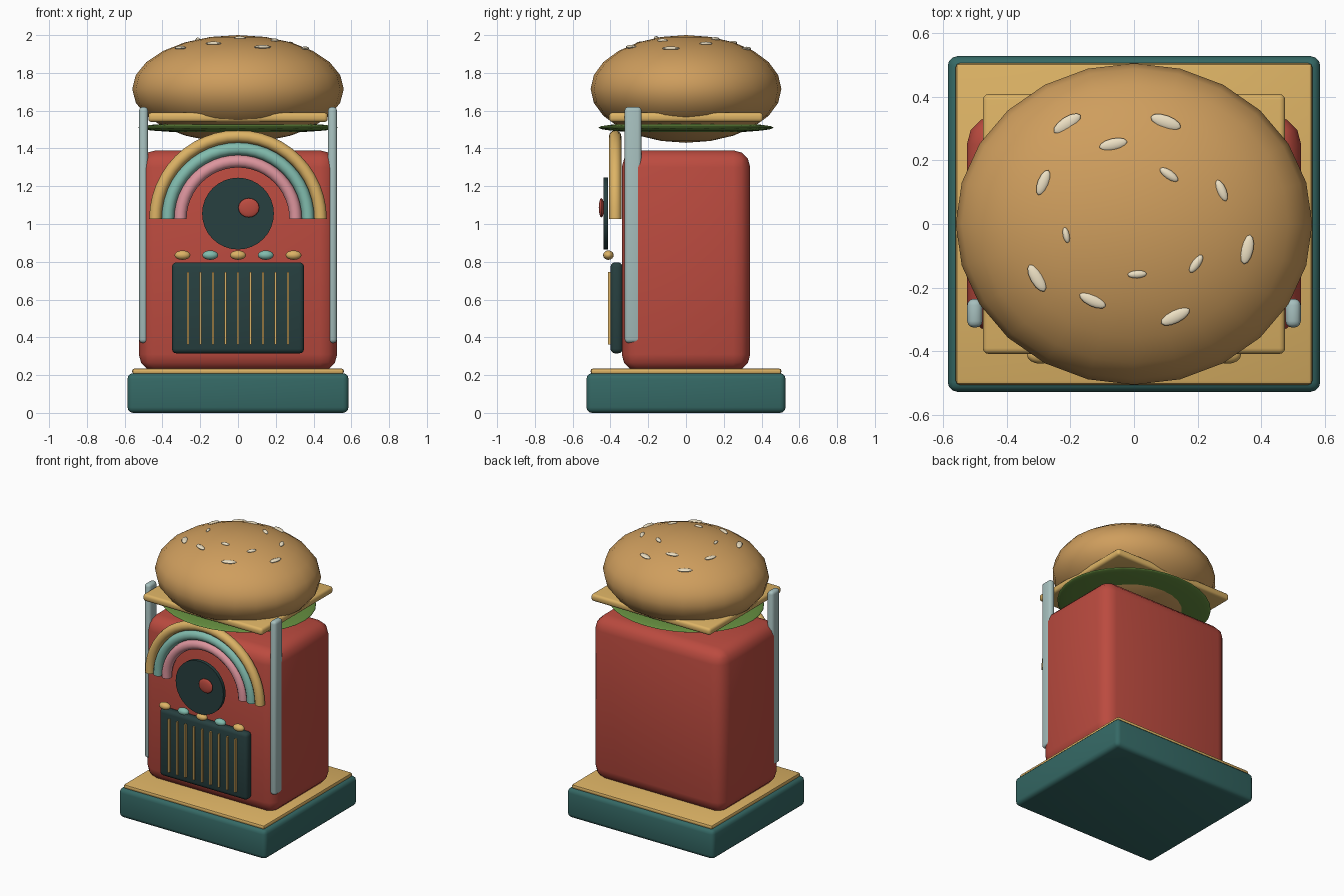
import bpy
import math

if "Cube" in bpy.data.objects:
    bpy.data.objects.remove(bpy.data.objects["Cube"])

PALETTE = {
    "teal": (0.035, 0.14, 0.13), "gold": (0.72, 0.45, 0.13), "red": (0.50, 0.07, 0.05),
    "dark": (0.02, 0.05, 0.05), "mint": (0.22, 0.50, 0.42), "pink": (0.72, 0.30, 0.34),
    "steel": (0.38, 0.52, 0.51), "bun": (0.62, 0.34, 0.11), "lettuce": (0.13, 0.27, 0.05),
    "seed": (0.85, 0.75, 0.55),
}
MATS = {}
for key, col in PALETTE.items():
    MATS[key] = bpy.data.materials.new(key)
    MATS[key].diffuse_color = (*col, 1)


def finish(name, mat, angle=40):
    ob = bpy.context.object
    ob.name = name
    ob.data.materials.append(MATS[mat])
    bpy.ops.object.shade_smooth_by_angle(angle=math.radians(angle))
    return ob


def box(name, mat, lo, hi, bevel=0.0, segments=3):
    mid = [(a + b) / 2 for a, b in zip(lo, hi)]
    bpy.ops.mesh.primitive_cube_add(size=1, location=mid)
    ob = bpy.context.object
    ob.scale = [b - a for a, b in zip(lo, hi)]
    bpy.ops.object.transform_apply(location=False, rotation=False, scale=True)
    if bevel:
        mod = ob.modifiers.new("bevel", "BEVEL")
        mod.width = bevel
        mod.segments = segments
        bpy.ops.object.modifier_apply(modifier=mod.name)
    return finish(name, mat)


def ellipsoid(name, mat, loc, radii, turn=0.0, segs=16, rings=8):
    bpy.ops.mesh.primitive_uv_sphere_add(segments=segs, ring_count=rings, location=loc)
    bpy.context.object.scale = radii
    bpy.context.object.rotation_euler[2] = math.radians(turn)
    return finish(name, mat, 180)


def arch(name, mat, radius, tube, y, z, steps=24, sides=12):
    # half ring swept in the xz plane with flat ends
    verts, faces = [], []
    for i in range(steps + 1):
        a = math.pi * i / steps
        for j in range(sides):
            b = 2 * math.pi * j / sides
            r = radius + tube * math.cos(b)
            verts.append((r * math.cos(a), y + tube * math.sin(b), z + r * math.sin(a)))
    for i in range(steps):
        for j in range(sides):
            k = (j + 1) % sides
            p, q = i * sides, (i + 1) * sides
            faces.append((p + j, p + k, q + k, q + j))
    faces.append(tuple(reversed(range(sides))))
    faces.append(tuple(range(steps * sides, (steps + 1) * sides)))
    mesh = bpy.data.meshes.new(name)
    mesh.from_pydata(verts, [], faces)
    ob = bpy.data.objects.new(name, mesh)
    bpy.context.collection.objects.link(ob)
    bpy.ops.object.select_all(action="DESELECT")
    ob.select_set(True)
    bpy.context.view_layer.objects.active = ob
    bpy.ops.object.mode_set(mode="EDIT")
    bpy.ops.mesh.select_all(action="SELECT")
    bpy.ops.mesh.normals_make_consistent(inside=False)
    bpy.ops.object.mode_set(mode="OBJECT")
    return finish(name, mat)


# Plinth, trim and cabinet
box("plinth", "teal", (-0.585, -0.527, 0), (0.585, 0.527, 0.21), 0.03)
box("plinth_trim", "gold", (-0.56, -0.505, 0.205), (0.56, 0.505, 0.235), 0.012, 2)
box("cabinet", "red", (-0.525, -0.34, 0.22), (0.525, 0.34, 1.39), 0.09)

# Side pipes
for side, x in (("left", -0.5), ("right", 0.5)):
    box(f"{side}_pipe", "steel", (x - 0.024, -0.325, 0.37), (x + 0.024, -0.235, 1.62), 0.02)

# Rainbow arches
for name, mat, radius in (("outer_arch", "gold", 0.437), ("middle_arch", "mint", 0.371),
                          ("inner_arch", "pink", 0.305)):
    arch(name, mat, radius, 0.033, -0.375, 1.027)

# Record and its label
bpy.ops.mesh.primitive_cylinder_add(vertices=32, radius=0.19, depth=0.025,
                                    location=(0, -0.425, 1.055), rotation=(math.pi / 2, 0, 0))
finish("record", "dark")
ellipsoid("record_label", "red", (0.057, -0.448, 1.086), (0.056, 0.014, 0.051))

# Selector buttons
for i in range(5):
    ellipsoid(f"button_{i + 1}", ("gold", "mint")[i % 2], ((i - 2) * 0.147, -0.411, 0.835),
              (0.042, 0.028, 0.025))

# Speaker grille with bars
box("speaker_panel", "dark", (-0.35, -0.4, 0.315), (0.35, -0.335, 0.797), 0.025)
for i in range(9):
    x = (i - 4) * 0.0663
    box(f"speaker_bar_{i + 1}", "gold", (x - 0.006, -0.414, 0.363), (x + 0.006, -0.395, 0.745))

# Burger top
ellipsoid("lettuce", "lettuce", (0, 0, 1.51), (0.53, 0.465, 0.03), segs=32, rings=12)
box("cheese", "gold", (-0.475, -0.408, 1.54), (0.475, 0.408, 1.59), 0.018)
BUN = (0.56, 0.505, 0.285)
ellipsoid("bun", "bun", (0, 0, 1.715), BUN, segs=24, rings=12)

# Sesame seeds: x, y, turn, half length
SEEDS = [(-0.21, 0.315, 33, 0.05), (0.10, 0.32, -20, 0.05), (-0.065, 0.25, 12, 0.045),
         (0.11, 0.155, -35, 0.034), (-0.285, 0.13, 68, 0.042), (0.275, 0.105, -67, 0.036),
         (-0.213, -0.035, -78, 0.025), (0.355, -0.08, 78, 0.047), (0.01, -0.158, 3, 0.03),
         (0.195, -0.125, 55, 0.033), (-0.305, -0.17, -60, 0.048), (-0.13, -0.24, -25, 0.045),
         (0.13, -0.29, 27, 0.05)]
for i, (x, y, turn, half) in enumerate(SEEDS):
    z = 1.715 + BUN[2] * math.sqrt(1 - (x / BUN[0]) ** 2 - (y / BUN[1]) ** 2)
    ellipsoid(f"seed_{i + 1}", "seed", (x, y, z - 0.001), (half, half * 0.42, 0.01), turn, 12, 6)

for m in bpy.data.materials:
    if m.users and not m.is_grease_pencil:
        m.use_nodes = True
        m.node_tree.nodes["Principled BSDF"].inputs["Base Color"].default_value = m.diffuse_color
